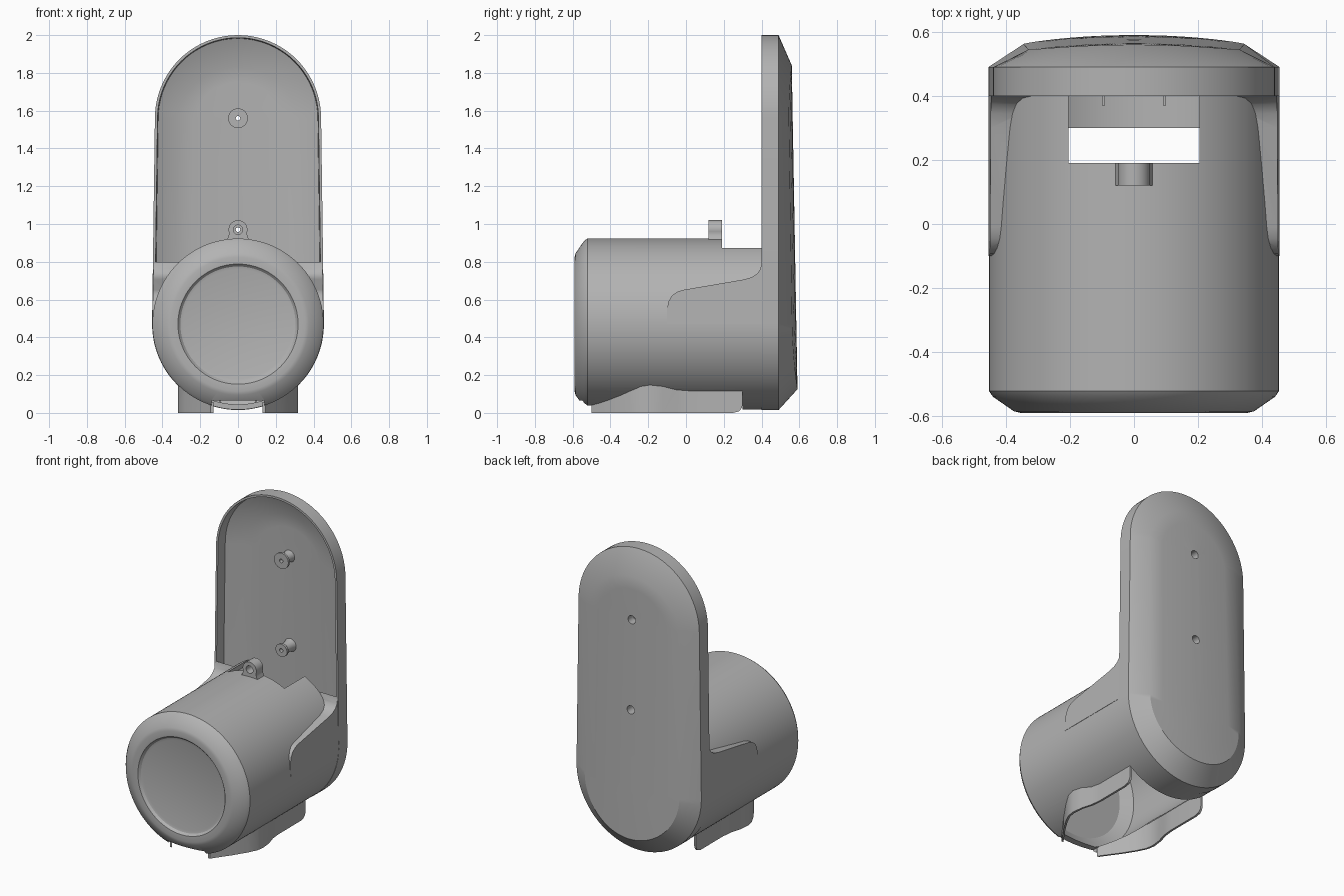
import bpy, bmesh, math
from mathutils import Vector

cube = bpy.data.objects.get("Cube")
if cube:
    bpy.data.objects.remove(cube, do_unlink=True)

grey = bpy.data.materials.new("plain_grey")
grey.use_nodes = True
GREY = (0.45, 0.45, 0.45, 1)
grey.diffuse_color = GREY
grey.node_tree.nodes["Principled BSDF"].inputs["Base Color"].default_value = GREY

AXIS_Z = 0.47      # height of the barrel axis
R = 0.453          # barrel radius
TOP_Z = 1.56       # centre of the plate's upper arc


def loft(name, rings):
    """Skin a list of equal closed rings and cap both ends."""
    bm = bmesh.new()
    loops = [[bm.verts.new(p) for p in ring] for ring in rings]
    n = len(loops[0])
    for a, b in zip(loops, loops[1:]):
        for i in range(n):
            j = (i + 1) % n
            bm.faces.new((a[i], a[j], b[j], b[i]))
    bm.faces.new(loops[0])
    bm.faces.new(loops[-1])
    bmesh.ops.recalc_face_normals(bm, faces=bm.faces)
    mesh = bpy.data.meshes.new(name)
    bm.to_mesh(mesh)
    bm.free()
    mesh.materials.append(grey)
    obj = bpy.data.objects.new(name, mesh)
    bpy.context.collection.objects.link(obj)
    return obj


def lathe(name, profile, z, n=96):
    """Revolve (radius, y) pairs about a y-parallel axis at height z."""
    angles = [2 * math.pi * i / n for i in range(n)]
    return loft(name, [[Vector((r * math.cos(a), y, z + r * math.sin(a))) for a in angles]
                       for r, y in profile])


def box(name, x0, x1, y0, y1, z0, z1):
    return loft(name, [[Vector((x0, y0, z)), Vector((x1, y0, z)),
                        Vector((x1, y1, z)), Vector((x0, y1, z))] for z in (z0, z1)])


def cut(target, cutter):
    mod = target.modifiers.new("cut", "BOOLEAN")
    mod.operation = "DIFFERENCE"
    mod.solver = "EXACT"
    mod.object = cutter
    bpy.context.view_layer.objects.active = target
    bpy.ops.object.modifier_apply(modifier=mod.name)


parts, cutters = [], []

# Back plate: tapered stadium shell, open to the front, gently domed behind
def back_y(x, z):
    return 0.56 + 0.03 * min(1, (1.84 - z) / 1.7) - 0.022 * (x / 0.345) ** 2


def outline(inset, y=None, drop=0.0, top_extra=0.0, n=40):
    pts = []
    for centre, radius, start in ((TOP_Z, 0.44, 0), (AXIS_Z, 0.455, math.pi)):
        for i in range(n + 1):
            a = start + math.pi * i / n
            r = radius - inset - top_extra * max(0, math.sin(a))
            x, z = r * math.cos(a), centre + r * math.sin(a)
            pts.append(Vector((x, back_y(x, z) - drop if y is None else y, z)))
    return pts


steps = ((0.41, 0.01), (0.3, 0.03), (0.2, 0.04), (0.11, 0.05))
rings = [outline(s, top_extra=t) for s, t in steps]
rings += [outline(0, 0.49), outline(0, 0.40), outline(0.014, 0.40), outline(0.018, 0.47)]
rings += [outline(s + 0.01, drop=0.03, top_extra=t) for s, t in reversed(steps)]
plate = loft("back_plate", rings)
parts.append(plate)

# Screw bosses inside the plate, with counterbored holes from behind
for label, z, flange in (("upper", TOP_Z, 0.052), ("lower", 0.97, 0.042)):
    boss = lathe(label + "_screw_boss", [(flange, 0.45), (flange, 0.465), (0.034, 0.475),
                                         (0.034, 0.52), (0.045, 0.552)], z, 32)
    drill = lathe("drill", [(0.012, 0.3), (0.012, 0.51), (0.027, 0.51), (0.027, 0.7)], z, 32)
    cut(plate, drill)
    cut(boss, drill)
    parts.append(boss)
    cutters.append(drill)

# Hollow barrel with chamfered nose and shallow dished face
barrel = lathe("barrel", [(0.29, -0.57), (0.305, -0.574), (0.318, -0.588), (0.355, -0.59),
                          (0.375, -0.585), (0.44, -0.54), (R, -0.522), (R, 0.402),
                          (0.425, 0.402), (0.425, -0.51), (0.35, -0.55)], AXIS_Z, 128)
parts.append(barrel)

# Underside opening, following the same plan as the skirts: (x, y, bottom z)
plan = [(0.145, -0.5, 0.0), (0.18, -0.45, 0.0), (0.23, -0.38, 0.0), (0.28, -0.3, 0.0),
        (0.31, -0.24, 0.0), (0.318, -0.19, 0.0), (0.31, -0.12, 0.0), (0.29, -0.05, 0.0),
        (0.283, 0.02, 0.0), (0.283, 0.25, 0.0), (0.283, 0.28, 0.008),
        (0.283, 0.295, 0.025), (0.283, 0.3, 0.045)]
half = [(x - 0.008, y) for x, y, _ in plan]
loop = half + [(-x, y) for x, y in reversed(half)]
opening = loft("opening_cutter", [[Vector((x, y, z)) for x, y in loop] for z in (-0.1, 0.25)])
slot = box("slot_cutter", -0.14, 0.14, -0.7, -0.4, -0.1, 0.065)
notch = box("notch_cutter", -0.205, 0.205, 0.19, 0.5, 0.7, 1.2)
for cutter in (opening, slot, notch):
    cut(barrel, cutter)
    cutters.append(cutter)

# Thin skirts around the opening and side arms joining barrel and plate
arm_side = [(-0.1, AXIS_Z), (-0.1, 0.55), (-0.093, 0.59), (-0.075, 0.62), (-0.045, 0.642),
            (-0.01, 0.652), (0.3, 0.705), (0.345, 0.717), (0.375, 0.735), (0.393, 0.76),
            (0.402, 0.8), (0.402, AXIS_Z)]
core = lathe("core_cutter", [(0.44, -0.4), (0.44, 0.6)], AXIS_Z)
cutters.append(core)
for side, s in (("left", 1), ("right", -1)):
    rings = []
    for x, y, low in plan:
        high = AXIS_Z - math.sqrt(0.438 ** 2 - x * x)
        rings.append([Vector((s * px, y, pz)) for px, pz in
                      ((x, low), (x, high), (x - 0.014, high), (x - 0.014, low))])
    parts.append(loft(side + "_skirt", rings))

    arm = loft(side + "_arm", [[Vector((s * (x - k * (z - AXIS_Z)), y, z)) for y, z in arm_side]
                               for x, k in ((0.3, 0), (0.455, 0.03))])
    cut(arm, core)
    parts.append(arm)

    # Small rib on the rear lower lip
    x = s * 0.095
    parts.append(box(side + "_lip_rib", x - 0.005, x + 0.005, 0.37, 0.41, 0.03, 0.1))

# Ring lug on top of the barrel
lug_loop = [(0.05 * math.cos(a), 0.97 + 0.05 * math.sin(a))
            for a in (math.radians(-20 + 10 * i) for i in range(23))]
lug_loop += [(-0.05, 0.935), (-0.068, 0.9), (0.068, 0.9), (0.05, 0.935)]
lug = loft("ring_lug", [[Vector((x, y, z)) for x, z in lug_loop] for y in (0.12, 0.19)])
eye = lathe("eye_cutter", [(0.025, 0.0), (0.025, 0.3)], 0.97, 32)
cut(lug, eye)
cutters.append(eye)
parts.append(lug)

for cutter in cutters:
    bpy.data.objects.remove(cutter, do_unlink=True)

# Smooth curved faces, keep crisp edges
bpy.ops.object.select_all(action="DESELECT")
for obj in parts:
    obj.select_set(True)
bpy.context.view_layer.objects.active = plate
bpy.ops.object.shade_smooth_by_angle(angle=math.radians(25))
